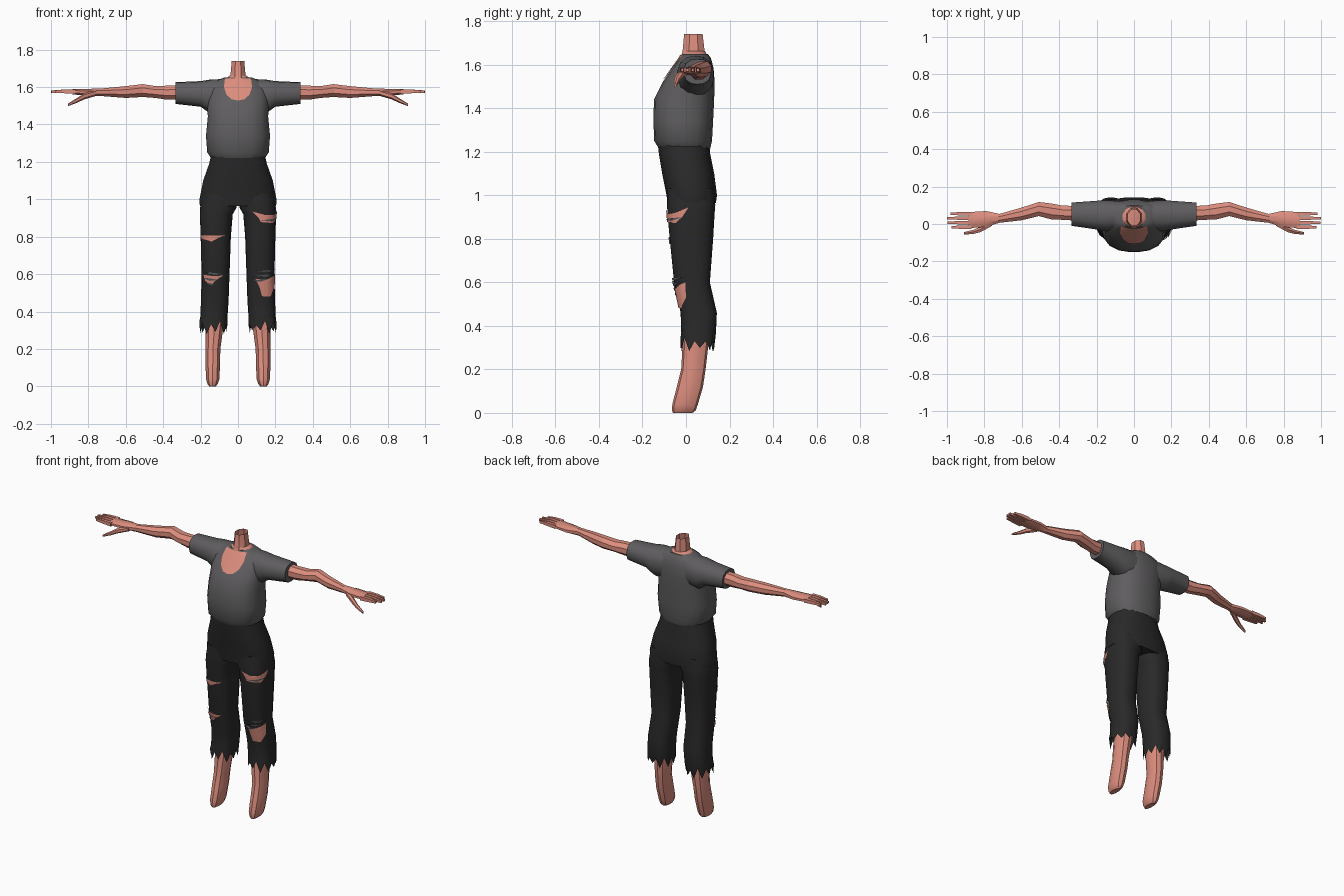
import bpy, bmesh, math, random
from mathutils import Vector
from mathutils.bvhtree import BVHTree

if "Cube" in bpy.data.objects:
    bpy.data.objects.remove(bpy.data.objects["Cube"])

random.seed(4)


def material(name, col):
    m = bpy.data.materials.new(name)
    m.diffuse_color = (*col, 1)
    m.use_nodes = True
    m.node_tree.nodes["Principled BSDF"].inputs["Base Color"].default_value = m.diffuse_color
    return m


SKIN = material("skin", (0.72, 0.27, 0.21))
SHIRT = material("grey_shirt", (0.115, 0.11, 0.115))
CLOTH = material("black_trousers", (0.022, 0.022, 0.022))
FRAY = material("frayed_threads", (0.09, 0.095, 0.105))


def finish(bm, name, mat, angle=40, recalc=True):
    if recalc:
        bmesh.ops.recalc_face_normals(bm, faces=bm.faces)
    me = bpy.data.meshes.new(name)
    bm.to_mesh(me)
    bm.free()
    ob = bpy.data.objects.new(name, me)
    bpy.context.collection.objects.link(ob)
    me.materials.append(mat)
    bpy.ops.object.select_all(action='DESELECT')
    ob.select_set(True)
    bpy.context.view_layer.objects.active = ob
    bpy.ops.object.shade_smooth_by_angle(angle=math.radians(angle))
    return ob


def loft(name, mat, rings, axis='z', n=16, power=2.5, side=1, caps=(True, True), jag=0, angle=40):
    """Rings are (position, low a, high a, low b, high b); a, b = x, y or y, z."""
    bm = bmesh.new()
    loops = []
    for k, (p, a0, a1, b0, b1) in enumerate(rings):
        loop = []
        for i in range(n):
            t = 2 * math.pi * (i + 0.5) / n
            c, s = math.cos(t), math.sin(t)
            r = (abs(c) ** power + abs(s) ** power) ** (-1 / power)
            a = (a0 + a1) / 2 + r * c * (a1 - a0) / 2
            b = (b0 + b1) / 2 + r * s * (b1 - b0) / 2
            q = p
            if jag and k == len(rings) - 1:
                q += (jag if i % 2 else -jag) * random.uniform(0.3, 1.1)
            co = (a, b, q) if axis == 'z' else (q, a, b)
            loop.append(bm.verts.new((co[0] * side, co[1], co[2])))
        loops.append(loop)
    for lo, hi in zip(loops, loops[1:]):
        for i in range(n):
            j = (i + 1) % n
            bm.faces.new((lo[i], lo[j], hi[j], hi[i]))
    if caps[0]:
        bm.faces.new(loops[0][::-1])
    if caps[1]:
        bm.faces.new(loops[-1])
    return finish(bm, name, mat, angle)


def plate(name, mat, target, outline, ray, offset=0.006, steps=5):
    """Thin patch laid on a surface; ray maps 2D outline points to (origin, direction)."""
    me = target.data
    bvh = BVHTree.FromPolygons([v.co for v in me.vertices], [p.vertices[:] for p in me.polygons])
    pts = []
    for p, q in zip(outline, outline[1:] + outline[:1]):
        pts += [Vector(p).lerp(Vector(q), k / 4) for k in range(4)]
    mid = sum(pts, Vector((0, 0))) / len(pts)

    def land(p):
        o, d = ray(p)
        hit = bvh.ray_cast(o, d)[0]
        return (hit if hit else o + d) - d * offset

    bm = bmesh.new()
    centre = bm.verts.new(land(mid))
    prev = None
    for k in range(1, steps + 1):
        cur = [bm.verts.new(land(mid.lerp(p, k / steps))) for p in pts]
        for i in range(len(cur)):
            j = (i + 1) % len(cur)
            bm.faces.new((prev[i], cur[i], cur[j], prev[j]) if prev else (centre, cur[i], cur[j]))
        prev = cur
    out = -ray(mid)[1]
    bm.normal_update()
    if sum(f.normal.dot(out) for f in bm.faces) < 0:
        bmesh.ops.reverse_faces(bm, faces=bm.faces)
    return finish(bm, name, mat, 60, False)


# Shirt body, collar and neck
shirt = loft("shirt_body", SHIRT, [
    (1.215, -.14, .14, -.125, .112), (1.25, -.165, .165, -.147, .12),
    (1.34, -.172, .172, -.15, .125), (1.44, -.162, .162, -.148, .13),
    (1.52, -.165, .165, -.108, .132), (1.585, -.165, .165, -.062, .127),
    (1.63, -.125, .125, -.03, .115), (1.65, -.078, .078, -.018, .10)], n=20)
loft("neck_base", SKIN, [
    (1.645, -.07, .07, -.022, .098), (1.662, -.045, .045, -.018, .09)], n=12, power=2)
loft("neck", SKIN, [
    (1.62, -.05, .05, -.035, .095), (1.66, -.044, .044, -.02, .09),
    (1.74, -.036, .036, -.012, .08)], n=8, power=2, caps=(True, False), angle=30)

# Open neckline
half = [(0, 1.528), (.035, 1.535), (.062, 1.56), (.075, 1.6), (.07, 1.645)]
plate("neckline", SKIN, shirt, half + [(-x, z) for x, z in half[:0:-1]],
      lambda p: (Vector((p.x, -1, p.y)), Vector((0, 1, 0))))

# Hips
loft("trouser_hips", CLOTH, [
    (1.235, -.145, .145, -.13, .108), (1.19, -.155, .155, -.125, .112),
    (1.1, -.187, .187, -.11, .13), (1.0, -.207, .207, -.09, .143),
    (.965, -.205, .205, -.086, .138)], n=16, power=2.7)

legs = {}
for s, tag in ((1, "left"), (-1, "right")):
    # Sleeve
    loft(tag + "_sleeve", SHIRT, [
        (.04, -.02, .12, 1.47, 1.645), (.15, -.04, .128, 1.46, 1.64),
        (.2, -.03, .125, 1.495, 1.632), (.335, -.01, .115, 1.51, 1.626)],
        'x', n=14, side=s)
    # Arm and palm
    loft(tag + "_arm", SKIN, [
        (.30, .015, .1, 1.53, 1.612), (.38, .02, .1, 1.53, 1.61),
        (.44, .022, .112, 1.54, 1.607), (.51, .04, .12, 1.545, 1.618),
        (.6, .018, .09, 1.54, 1.607), (.72, .005, .055, 1.55, 1.595),
        (.79, -.018, .072, 1.552, 1.592), (.885, -.025, .066, 1.56, 1.59)],
        'x', n=8, power=2.2, side=s, angle=25)
    # Fingers
    for k, (y, tip) in enumerate(((.055, .98), (.031, 1.0), (.007, .998), (-.017, .975))):
        loft(f"{tag}_finger_{k + 1}", SKIN, [
            (.87, y - .011, y + .011, 1.562, 1.588), (.93, y - .01, y + .01, 1.566, 1.588),
            (tip, y - .007, y + .007, 1.569, 1.583)], 'x', n=4, power=6, side=s, angle=20)
    # Thumb
    loft(tag + "_thumb", SKIN, [
        (.76, -.012, .02, 1.552, 1.585), (.82, -.045, -.012, 1.535, 1.568),
        (.86, -.055, -.03, 1.517, 1.542), (.908, -.057, -.042, 1.498, 1.512)],
        'x', n=6, power=2.2, side=s, angle=20)
    # Trouser leg with ragged hem
    legs[s] = loft(tag + "_trouser_leg", CLOTH, [
        (1.03, .01, .19, -.085, .128), (.955, .008, .203, -.087, .135),
        (.92, .028, .204, -.086, .132), (.8, .038, .2, -.075, .125),
        (.6, .045, .195, -.055, .11), (.46, .05, .198, -.025, .142),
        (.37, .056, .202, -.022, .138), (.315, .058, .207, -.025, .128)],
        n=20, power=2.6, side=s, caps=(True, False), jag=.033, angle=35)
    # Lower leg and foot
    loft(tag + "_foot", SKIN, [
        (.5, .08, .18, -.01, .105), (.33, .075, .175, -.015, .105),
        (.2, .093, .175, -.022, .09), (.12, .095, .175, -.042, .078),
        (.04, .098, .172, -.063, .055), (.012, .108, .164, -.064, .045),
        (0, .118, .154, -.06, .03)], n=10, power=2.3, side=s, angle=30)


# Rips in the legs: (angle from the front towards the outside, height)
def rip(name, mat, s, outline, offset=.005):
    def ray(p):
        a = math.radians(p.x)
        d = Vector((s * math.sin(a), -math.cos(a), 0))
        return Vector((s * .122, .03, p.y)) + d * .4, -d
    return plate(name, mat, legs[s], outline, ray, offset)


rip("left_thigh_rip", SKIN, 1, [
    (-22, .935), (5, .915), (45, .918), (78, .945), (60, .9), (42, .872), (0, .878), (-5, .9)])
rip("left_knee_rip", SKIN, 1, [
    (-20, .575), (20, .57), (66, .6), (68, .53), (45, .48), (5, .482), (-5, .53)])
rip("right_thigh_rip", SKIN, -1, [
    (-28, .808), (10, .806), (60, .81), (52, .788), (25, .783), (10, .774), (-10, .795)])
rip("right_knee_rip", SKIN, -1, [
    (-28, .592), (10, .59), (50, .598), (40, .565), (15, .538), (0, .565)])

# Loose threads across the knees and thigh
for k, (s, a0, a1, z) in enumerate(((1, -25, 60, .59), (1, -10, 68, .615), (1, -30, 30, .565),
                                    (-1, -30, 45, .6), (-1, -10, 48, .57), (-1, 0, 40, .545),
                                    (1, 0, 62, .888))):
    m = (a0 + a1) / 2
    rip(f"threads_{k + 1}", FRAY, s, [
        (a0, z), (m, z + .007), (a1, z + .011), (m, z - .006)], .008)
